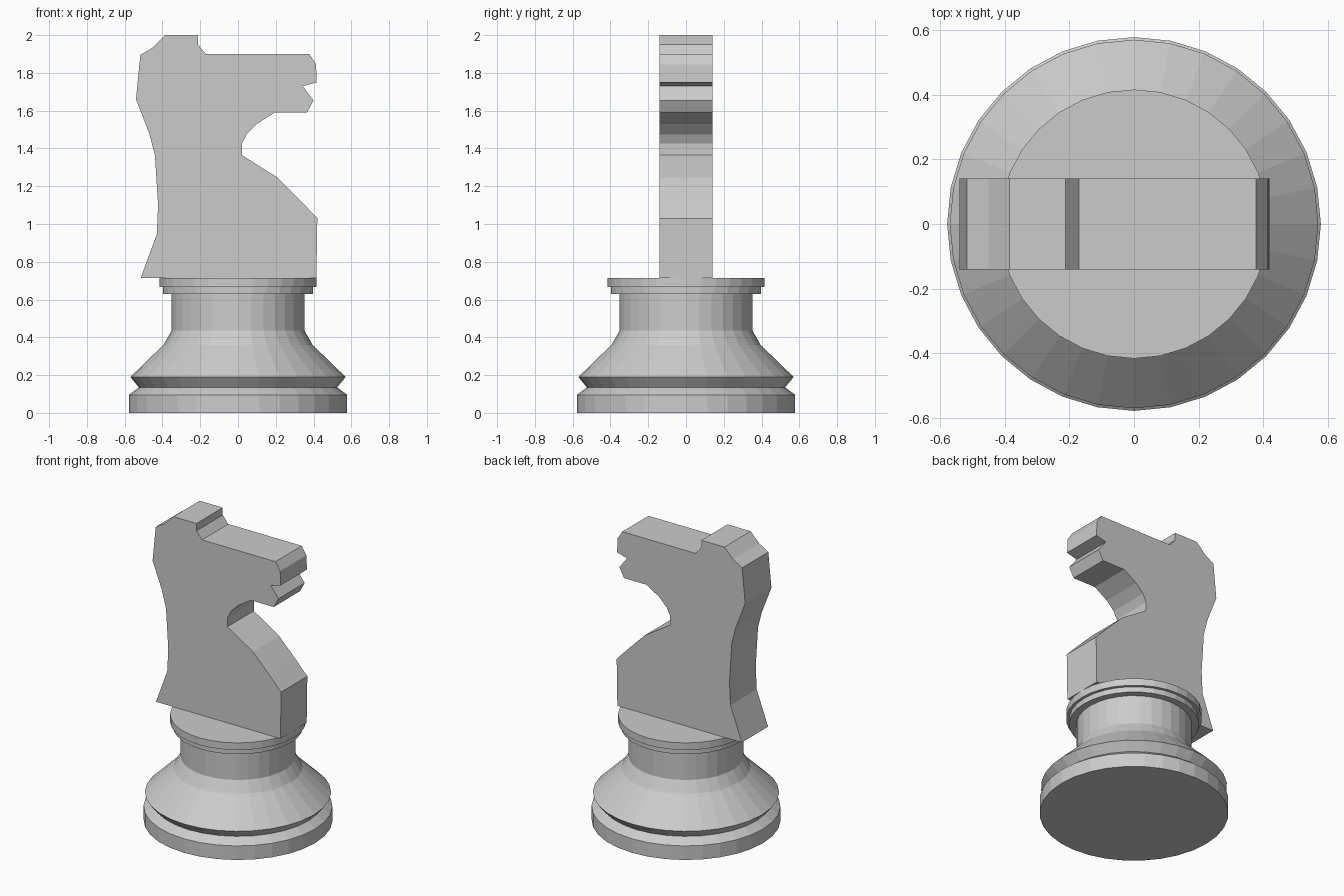
import bpy, bmesh
from math import pi
from mathutils import Vector

if "Cube" in bpy.data.objects:
    bpy.data.objects.remove(bpy.data.objects["Cube"])


def finish(name, bm):
    bmesh.ops.recalc_face_normals(bm, faces=bm.faces)
    mesh = bpy.data.meshes.new(name)
    bm.to_mesh(mesh)
    bm.free()
    obj = bpy.data.objects.new(name, mesh)
    bpy.context.collection.objects.link(obj)
    return obj


def lathe(name, profile, sides):
    """Spin (radius, z) points around the z axis; both ends lie on the axis."""
    bm = bmesh.new()
    verts = [bm.verts.new((r, 0, z)) for r, z in profile]
    edges = [bm.edges.new(pair) for pair in zip(verts, verts[1:])]
    bmesh.ops.spin(bm, geom=verts + edges, cent=(0, 0, 0), axis=(0, 0, 1),
                   angle=2 * pi, steps=sides)
    bmesh.ops.remove_doubles(bm, verts=bm.verts, dist=1e-4)
    return finish(name, bm)


def slab(name, outline, half):
    """Extrude an (x, z) outline through y = -half .. half."""
    bm = bmesh.new()
    face = bm.faces.new([bm.verts.new((x, -half, z)) for x, z in outline])
    ext = bmesh.ops.extrude_face_region(bm, geom=[face], use_keep_orig=True)
    moved = [g for g in ext["geom"] if isinstance(g, bmesh.types.BMVert)]
    bmesh.ops.translate(bm, verts=moved, vec=Vector((0, 2 * half, 0)))
    return finish(name, bm)


# Turned pedestal: foot, groove, sloping skirt, neck and stepped collar
lathe("turned_base", [
    (0, 0), (0.578, 0), (0.578, 0.095), (0.525, 0.135), (0.57, 0.19),
    (0.395, 0.36), (0.352, 0.435), (0.352, 0.63), (0.397, 0.63),
    (0.397, 0.667), (0.416, 0.667), (0.416, 0.715), (0, 0.715)], 32)

# Flat horse silhouette: back, ears, brow, mouth, throat and chest
slab("horse_head", [
    (-0.515, 0.715), (-0.43, 0.945), (-0.423, 1.1), (-0.44, 1.365),
    (-0.47, 1.48), (-0.54, 1.66), (-0.517, 1.895), (-0.45, 1.935),
    (-0.385, 2.0), (-0.212, 2.0), (-0.212, 1.95), (-0.17, 1.9),
    (0.378, 1.9), (0.413, 1.845), (0.417, 1.75), (0.342, 1.73),
    (0.4, 1.655), (0.365, 1.59), (0.195, 1.59), (0.1, 1.53),
    (0.045, 1.475), (0.02, 1.425), (0.02, 1.365), (0.21, 1.245),
    (0.325, 1.13), (0.42, 1.03), (0.415, 0.715)], 0.14)
